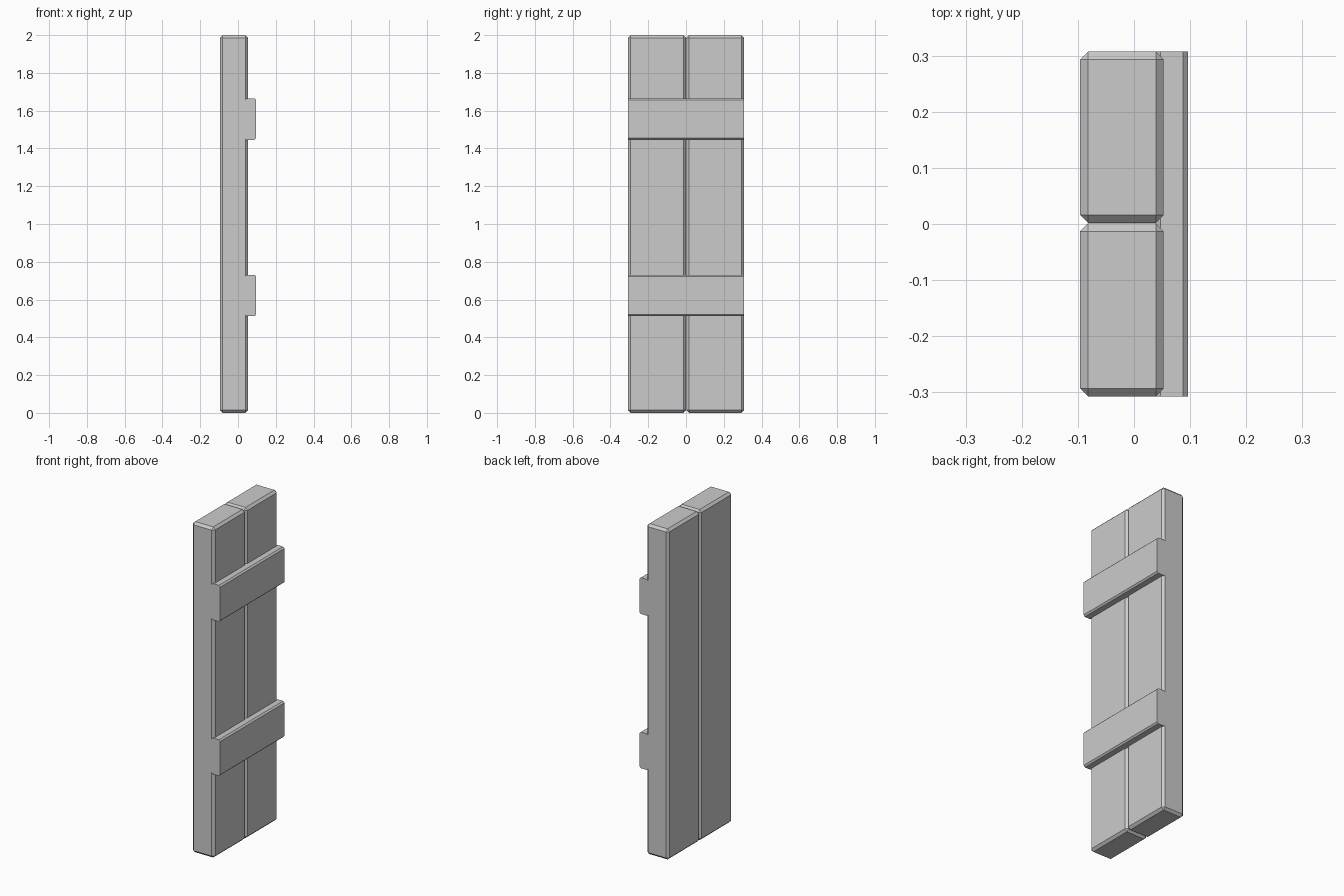
import bpy, bmesh

if "Cube" in bpy.data.objects:
    bpy.data.objects.remove(bpy.data.objects["Cube"])


def bevelled_box(name, lo, hi, width, along_y_only=False):
    """Box between two corners with single-segment chamfers."""
    bm = bmesh.new()
    bmesh.ops.create_cube(bm, size=1)
    for v in bm.verts:
        for i in range(3):
            v.co[i] = lo[i] if v.co[i] < 0 else hi[i]
    edges = list(bm.edges)
    if along_y_only:
        edges = [e for e in edges if abs(e.verts[0].co.y - e.verts[1].co.y) > 0.1]
    bmesh.ops.bevel(bm, geom=edges, offset=width, segments=1, affect='EDGES')
    bmesh.ops.recalc_face_normals(bm, faces=bm.faces)
    mesh = bpy.data.meshes.new(name)
    bm.to_mesh(mesh)
    bm.free()
    obj = bpy.data.objects.new(name, mesh)
    bpy.context.collection.objects.link(obj)
    return obj


HALF_W = 0.307

# Two upright planks meeting at a V-groove
for side, y0, y1 in (("front", -HALF_W, 0.001), ("back", 0.002, HALF_W)):
    bevelled_box(f"{side}_plank", (-0.096, y0, 0), (0.053, y1, 2), 0.014)

# Two cross battens with flush, unbevelled ends
for level, z0, z1 in (("lower", 0.512, 0.731), ("upper", 1.445, 1.665)):
    bevelled_box(f"{level}_batten", (0.038, -HALF_W, z0), (0.096, HALF_W, z1), 0.009, True)
